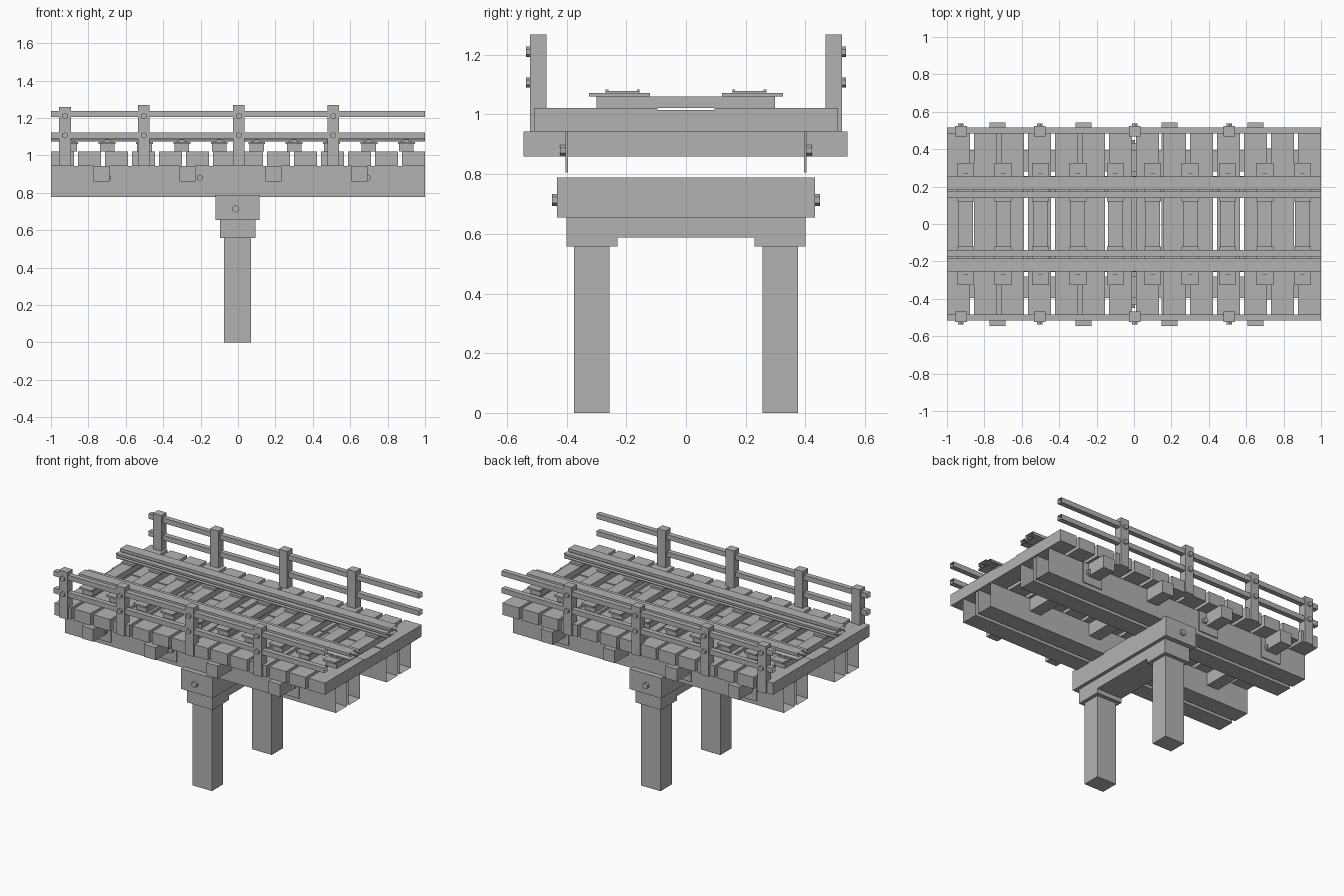
import bpy, bmesh, math
from mathutils import Vector

cube = bpy.data.objects.get("Cube")
if cube:
    bpy.data.objects.remove(cube, do_unlink=True)

grey = bpy.data.materials.new("plain_grey")
grey.use_nodes = True
COLOUR = (0.45, 0.45, 0.45, 1)
grey.diffuse_color = COLOUR
grey.node_tree.nodes["Principled BSDF"].inputs["Base Color"].default_value = COLOUR


def finish(name, bm):
    mesh = bpy.data.meshes.new(name)
    bm.to_mesh(mesh)
    bm.free()
    mesh.materials.append(grey)
    obj = bpy.data.objects.new(name, mesh)
    bpy.context.collection.objects.link(obj)
    return obj


def box(name, x, y, z, open_ends=False):
    """Box from (min, max) ranges; open_ends leaves out the two x ends."""
    bm = bmesh.new()
    bmesh.ops.create_cube(bm, size=1)
    for v in bm.verts:
        v.co = Vector([(r[0] + r[1]) / 2 + c * (r[1] - r[0]) for r, c in zip((x, y, z), v.co)])
    if open_ends:
        ends = [f for f in bm.faces if abs(f.normal.x) > 0.9]
        bmesh.ops.delete(bm, geom=ends, context='FACES_ONLY')
    return finish(name, bm)


def side_range(side, inner, outer):
    return tuple(sorted((side * inner, side * outer)))


def bolt(name, x, side, z, inner, outer, radius):
    """Hexagonal bolt head lying along y."""
    bm = bmesh.new()
    bmesh.ops.create_cone(bm, cap_ends=True, segments=6, radius1=radius, radius2=radius,
                          depth=outer - inner)
    obj = finish(name, bm)
    obj.rotation_euler.x = math.pi / 2
    obj.location = (x, side * (inner + outer) / 2, z)


def rail(name, side, centre, scale, base, top):
    """Open-ended rail with a head, web and foot."""
    half = [(0.035, 0), (0.035, 0.2), (0.014, 0.35), (0.014, 0.5), (0.035, 0.6), (0.035, 1)]
    ring = half + [(-w, h) for w, h in reversed(half)]
    bm = bmesh.new()
    rows = [[bm.verts.new((x, side * centre + w * scale, base + h * (top - base)))
             for w, h in ring] for x in (-1, 1)]
    for i in range(len(ring)):
        j = (i + 1) % len(ring)
        bm.faces.new((rows[0][i], rows[0][j], rows[1][j], rows[1][i]))
    bmesh.ops.recalc_face_normals(bm, faces=bm.faces)
    finish(name, bm)


SIDES = {"right": -1, "left": 1}
FULL = (-1, 1)

# Pier: main cap and lower cap
box("pier_cap", (-0.12, 0.115), (-0.432, 0.432), (0.654, 0.788))
box("lower_cap", (-0.096, 0.093), (-0.4, 0.4), (0.587, 0.654))

for label, side in SIDES.items():
    # Pier legs with their corbels
    box("pier_leg", (-0.074, 0.07), side_range(side, 0.256, 0.375), (0, 0.558))
    box("corbel", (-0.096, 0.093), side_range(side, 0.23, 0.4), (0.558, 0.587))
    bolt("cap_bolt", -0.012, side, 0.714, 0.432, 0.449, 0.02)

    # Paired long girders, open at the ends
    box("outer_girder", FULL, side_range(side, 0.28, 0.396), (0.778, 0.943), True)
    box("inner_girder", FULL, side_range(side, 0.14, 0.256), (0.778, 0.943), True)

    # Side plates with bolts
    for x, bolt_x in ((-0.73, -0.695), (-0.245, -0.205), (0.66, 0.695)):
        box("side_plate", (x - 0.073, x + 0.073), side_range(side, 0.396, 0.403), (0.805, 0.943))
        bolt("plate_bolt", bolt_x, side, 0.88, 0.403, 0.423, 0.017)

    # Railing posts with bolts, and two hand rails
    for x in (-0.925, -0.503, 0.005, 0.51):
        top = 1.258 if x < -0.9 else 1.268
        box("railing_post", (x - 0.031, x + 0.031), side_range(side, 0.468, 0.523), (0.943, top))
        for z in (1.21, 1.107):
            bolt("post_bolt", x, side, z, 0.523, 0.537, 0.017)
    for z in (1.205, 1.09):
        box("hand_rail", FULL, side_range(side, 0.483, 0.517), (z, z + 0.033), True)

    # Running rail and slim guard rail
    rail("running_rail_" + label, side, 0.219, 1, 1.073, 1.12)
    rail("guard_rail_" + label, side, 0.157, 0.5, 1.073, 1.105)

# Short cross beams under the deck
for k in range(4):
    x = -0.73 + 0.46 * k
    box("cross_beam", (x - 0.042, x + 0.042), (-0.545, 0.542), (0.859, 0.943))

# Deck planks: two outer lengths and a slightly lower middle one in each row
ROWS = 14
WIDTH = 0.123
for k in range(ROWS):
    x = -1 + k * (2 - WIDTH) / (ROWS - 1)
    span = (x, x + WIDTH)
    for side in SIDES.values():
        box("deck_plank", span, side_range(side, 0.095, 0.51), (0.943, 1.021))
    box("middle_plank", span, (-0.095, 0.095), (0.943, 1.015))

# Sleepers with rail plates, clips and spikes
for k in range(10):
    x = -0.9 + 0.2 * k
    box("sleeper", (x - 0.039, x + 0.039), (-0.3, 0.298), (1.021, 1.06))
    for side in SIDES.values():
        box("rail_plate", (x - 0.045, x + 0.045), side_range(side, 0.12, 0.325), (1.06, 1.072))
        box("rail_clip", (x - 0.03, x + 0.03), side_range(side, 0.155, 0.27), (1.072, 1.078))
        for y in (0.16, 0.265):
            box("spike", (x - 0.012, x + 0.012), side_range(side, y - 0.005, y + 0.005),
                (1.072, 1.084))
